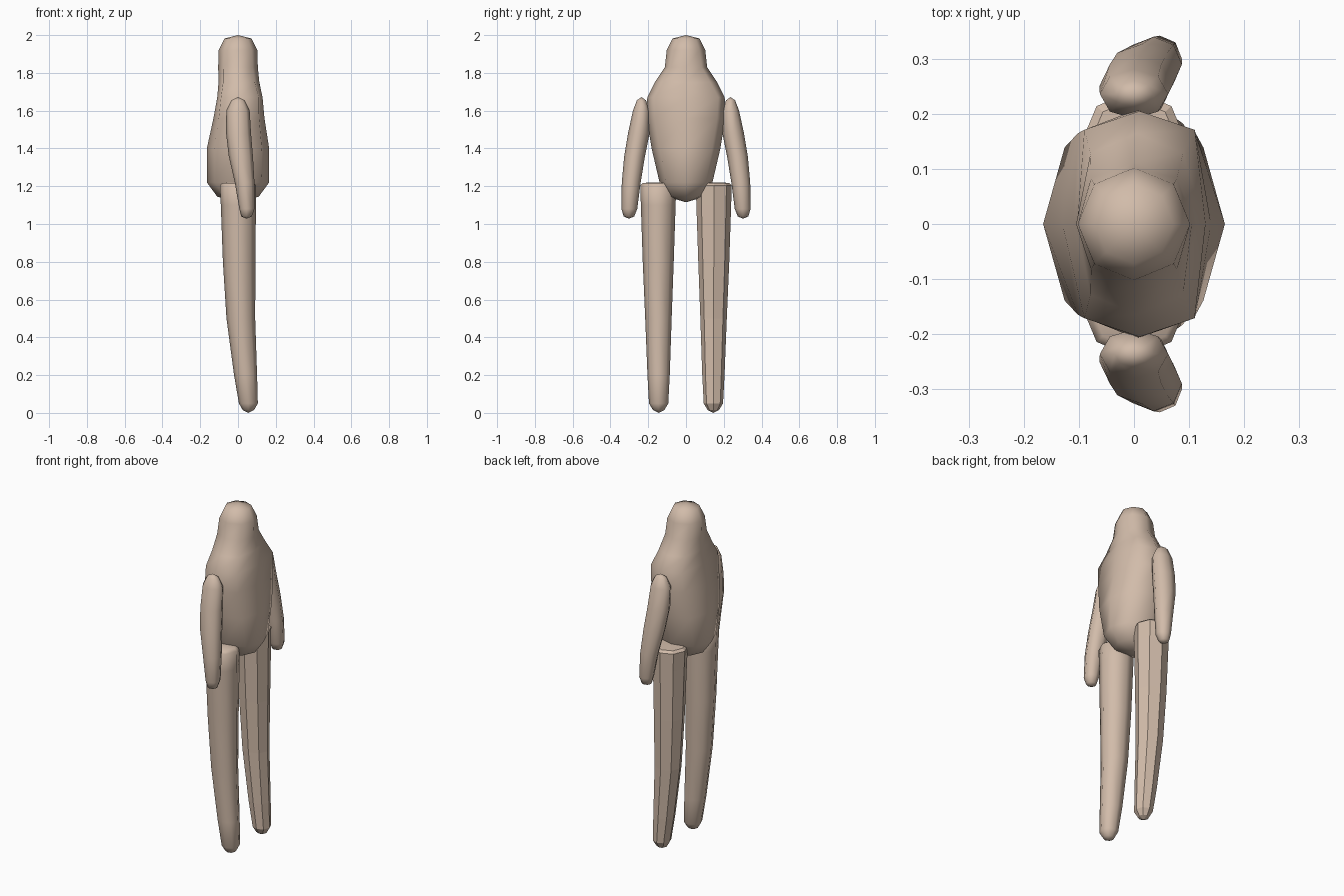
import bpy, bmesh, math

SIDES = 8


def loft(name, rings, z_bottom, z_top, side=1, smooth=True):
    """Skin eight-sided rings (cx, cy, z, rx, ry, corner) and close both ends with a fan."""
    bm = bmesh.new()
    loops = []
    for cx, cy, z, rx, ry, corner in rings:
        loop = []
        for i in range(SIDES):
            a = 2 * math.pi * i / SIDES
            k = corner if i % 2 else 1.0
            loop.append(bm.verts.new((cx + rx * math.cos(a) * k,
                                      side * (cy + ry * math.sin(a) * k), z)))
        loops.append(loop)
    for low, high in zip(loops, loops[1:]):
        for i in range(SIDES):
            j = (i + 1) % SIDES
            bm.faces.new((low[i], low[j], high[j], high[i]))
    for loop, ring, z in ((loops[0], rings[0], z_bottom), (loops[-1], rings[-1], z_top)):
        tip = bm.verts.new((ring[0], side * ring[1], z))
        for i in range(SIDES):
            bm.faces.new((loop[i], loop[(i + 1) % SIDES], tip))
    bmesh.ops.recalc_face_normals(bm, faces=bm.faces)
    mesh = bpy.data.meshes.new(name)
    bm.to_mesh(mesh)
    bm.free()
    for p in mesh.polygons:
        p.use_smooth = smooth
    obj = bpy.data.objects.new(name, mesh)
    bpy.context.collection.objects.link(obj)
    mesh.materials.append(skin)
    return obj


skin = bpy.data.materials.new("skin")
skin.diffuse_color = (0.64, 0.50, 0.40, 1)

# Torso, neck and head in one skin
body = [
    (0, 0, 1.145, 0.11, 0.10, 1.0),
    (0, 0, 1.22, 0.165, 0.14, 1.05),
    (0, 0, 1.40, 0.165, 0.182, 1.08),
    (0.005, 0, 1.56, 0.135, 0.208, 1.12),
    (0.01, 0, 1.67, 0.12, 0.205, 1.18),
    (0.005, 0, 1.75, 0.108, 0.165, 1.1),
    (0, 0, 1.83, 0.105, 0.112, 1.05),
    (0, 0, 1.92, 0.102, 0.102, 1.0),
    (0, 0, 1.982, 0.072, 0.072, 1.0),
]
loft("body", body, 1.115, 2.0)

# Arms, bending outward and slightly sideways
arm = [
    (0.045, 0.302, 1.04, 0.028, 0.028, 1.0),
    (0.047, 0.300, 1.08, 0.040, 0.042, 1.0),
    (0.035, 0.290, 1.22, 0.052, 0.050, 1.0),
    (0.015, 0.272, 1.36, 0.064, 0.055, 1.0),
    (0.003, 0.250, 1.48, 0.066, 0.057, 1.0),
    (0.000, 0.236, 1.60, 0.062, 0.045, 1.0),
    (0.000, 0.236, 1.655, 0.035, 0.024, 1.0),
]
# Legs, tapering to rounded ends
leg = [
    (0.055, 0.145, 0.015, 0.030, 0.030, 1.0),
    (0.055, 0.145, 0.05, 0.050, 0.051, 1.0),
    (0.040, 0.145, 0.20, 0.061, 0.059, 1.0),
    (0.015, 0.146, 0.50, 0.076, 0.070, 1.0),
    (0.006, 0.147, 0.80, 0.086, 0.082, 1.0),
    (0.002, 0.147, 1.10, 0.093, 0.092, 1.0),
    (0.000, 0.147, 1.205, 0.096, 0.095, 1.0),
    (0.000, 0.147, 1.218, 0.080, 0.080, 1.0),
]
for side, label in ((-1, "near"), (1, "far")):
    loft(label + "_arm", arm, 1.028, 1.672, side)
    # The far leg is faceted, the near leg is smooth
    loft(label + "_leg", leg, 0.0, 1.22, side, smooth=(side < 0))
